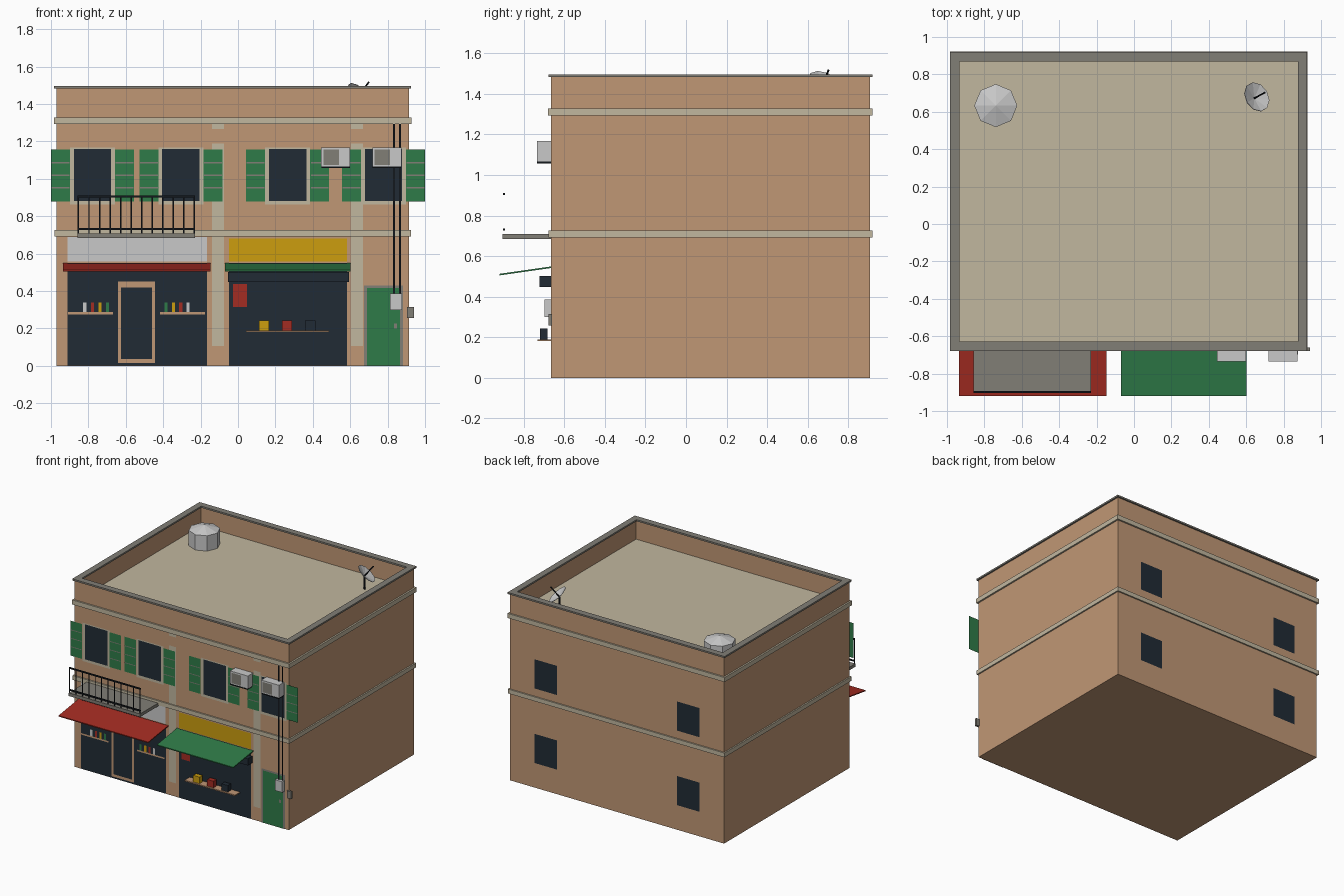
import bpy, bmesh, math
from mathutils import Vector, Matrix

if "Cube" in bpy.data.objects:
    bpy.data.objects.remove(bpy.data.objects["Cube"])


def mat(name, hexcol):
    m = bpy.data.materials.new(name)
    s = [int(hexcol[i:i + 2], 16) / 255 for i in (0, 2, 4)]
    m.diffuse_color = [c / 12.92 if c <= 0.04045 else ((c + 0.055) / 1.055) ** 2.4 for c in s] + [1]
    m.use_nodes = True
    m.node_tree.nodes["Principled BSDF"].inputs["Base Color"].default_value = m.diffuse_color
    return m


WALL = mat("tan wall", "C09775")
STONE = mat("pale stone", "C1B79F")
GREY = mat("dark grey", "817E76")
GREEN = mat("green", "2F7B48")
GLASS = mat("dark glass", "212B35")
RED = mat("red", "A42C22")
YELLOW = mat("yellow", "CC9E0F")
WHITE = mat("light grey", "C9C9C9")
BLACK = mat("black metal", "14181D")

X0, X1, Y0, Y1 = -0.971, 0.914, -0.667, 0.908   # body outline
TOP, FLOOR = 1.49, 1.333


def finish(name, bm, *mats, recalc=True):
    if recalc:
        bmesh.ops.recalc_face_normals(bm, faces=bm.faces)
    me = bpy.data.meshes.new(name)
    bm.to_mesh(me)
    bm.free()
    for m in mats:
        me.materials.append(m)
    ob = bpy.data.objects.new(name, me)
    bpy.context.collection.objects.link(ob)
    return ob


def add_box(bm, x0, x1, y0, y1, z0, z1):
    mx = Matrix.Translation(((x0 + x1) / 2, (y0 + y1) / 2, (z0 + z1) / 2)) @ \
        Matrix.Diagonal((x1 - x0, y1 - y0, z1 - z0, 1))
    return bmesh.ops.create_cube(bm, size=1, matrix=mx)["verts"]


def boxes(name, m, *dims):
    bm = bmesh.new()
    for d in dims:
        add_box(bm, *d)
    return finish(name, bm, m)


def block(name, m, x0, x1, z0, z1, depth, base=Y0):
    """Box standing out from the front wall."""
    return boxes(name, m, (x0, x1, base - depth, base, z0, z1))


def sheets(name, m, y, *rects):
    """Flat upright sheets (x0, x1, z0, z1) at depth y, facing away from the building."""
    bm = bmesh.new()
    for x0, x1, z0, z1 in rects:
        if y > 0:
            x0, x1 = x1, x0
        bm.faces.new([bm.verts.new(p) for p in ((x0, y, z0), (x1, y, z0), (x1, y, z1), (x0, y, z1))])
    return finish(name, bm, m, recalc=False)


def plate(name, m, x0, x1, z0, z1, off=0.003):
    return sheets(name, m, Y0 - off, (x0, x1, z0, z1))


def ring(name, m, out, inn, z0, z1):
    """Rectangular collar round the body, out/inn = offsets from the wall face."""
    bm = bmesh.new()
    loops = []
    for sx, sy in ((0, 0), (1, 0), (1, 1), (0, 1)):
        pts = []
        for o, z in ((out, z0), (out, z1), (inn, z1), (inn, z0)):
            pts.append(bm.verts.new((X1 + o if sx else X0 - o, Y1 + o if sy else Y0 - o, z)))
        loops.append(pts)
    for i in range(4):
        a, b = loops[i], loops[(i + 1) % 4]
        for j in range(4):
            k = (j + 1) % 4
            bm.faces.new((a[j], a[k], b[k], b[j]))
    return finish(name, bm, m)


def cylinder(name, m, r, a, b, n=8, r2=None):
    a, b = Vector(a), Vector(b)
    bm = bmesh.new()
    rot = (b - a).to_track_quat('Z', 'Y').to_matrix().to_4x4()
    bmesh.ops.create_cone(bm, cap_ends=True, segments=n, radius1=r, radius2=r if r2 is None else r2,
                          depth=(b - a).length, matrix=Matrix.Translation((a + b) / 2) @ rot)
    return finish(name, bm, m)


# Body with sunken roof
bm = bmesh.new()
add_box(bm, X0, X1, Y0, Y1, 0, TOP)
bm.faces.ensure_lookup_table()
roof = max(bm.faces, key=lambda f: f.calc_center_median().z)
bmesh.ops.inset_region(bm, faces=[roof], thickness=0.037)
hole = bmesh.ops.extrude_face_region(bm, geom=[roof])
bmesh.ops.delete(bm, geom=[roof], context='FACES_ONLY')
bmesh.ops.translate(bm, verts=[v for v in hole["geom"] if isinstance(v, bmesh.types.BMVert)],
                    vec=(0, 0, FLOOR - TOP))
for f in bm.faces:
    if abs(f.calc_center_median().z - FLOOR) < 0.001:
        f.material_index = 1
finish("building_body", bm, WALL, STONE)

# Parapet cap and bands
ring("parapet_cap", GREY, 0.012, -0.038, 1.483, 1.496)
ring("upper_band", STONE, 0.013, -0.002, 1.293, 1.329)
ring("lower_band", STONE, 0.011, -0.002, 0.693, 0.727)

# Pilasters
for i, x in enumerate((-0.139, 0.604)):
    sheets(f"pilaster_{i}", STONE, Y0 - 0.002, (x, x + 0.064, 0.107, 1.19), (x, x + 0.064, 1.267, 1.294))

# Upper windows with shutters
for i, c in enumerate((-0.778, -0.305, 0.265, 0.778)):
    plate(f"window_frame_{i}", STONE, c - 0.12, c + 0.12, 0.862, 1.167, 0.003)
    plate(f"window_glass_{i}", GLASS, c - 0.1, c + 0.1, 0.882, 1.16, 0.005)
    for s, side in ((-1, "left"), (1, "right")):
        a, b = sorted((c + s * 0.121, c + s * 0.222))
        plate(f"shutter_{side}_{i}", GREEN, a, b, 0.88, 1.157, 0.008)
        sheets(f"shutter_slats_{side}_{i}", GREY, Y0 - 0.01,
               *[(a + 0.003, b - 0.003, z, z + 0.006) for z in (0.949, 1.016, 1.083)])

# Back windows
for x in (-0.658, 0.597):
    sheets("back_windows", GLASS, Y1 + 0.003,
           *[(x - 0.099, x + 0.099, z, z + 0.232) for z in (0.197, 0.79)])

# Shop fronts and sign boards
plate("left_shop_glass", GLASS, -0.912, -0.166, 0.002, 0.55)
plate("right_shop_glass", GLASS, -0.048, 0.583, 0.002, 0.55)
plate("left_sign_board", WHITE, -0.912, -0.166, 0.557, 0.69, 0.005)
plate("right_sign_board", YELLOW, -0.048, 0.583, 0.557, 0.682, 0.005)
block("shutter_box", GLASS, -0.053, 0.593, 0.449, 0.503, 0.056)
plate("red_notice", RED, -0.027, 0.048, 0.316, 0.438, 0.006)

# Sloped awnings
for name, m, x0, x1 in (("red_awning", RED, -0.936, -0.146), ("green_awning", GREEN, -0.07, 0.602)):
    bm = bmesh.new()
    for v in add_box(bm, x0, x1, -0.919, Y0, 0.541, 0.549):
        if v.co.y < -0.8:
            v.co.z -= 0.036
    finish(name, bm, m)

# Left shop door frame
sheets("shop_door_frame", WALL, Y0 - 0.006,
       (-0.642, -0.626, 0.016, 0.45), (-0.46, -0.444, 0.016, 0.45),
       (-0.626, -0.46, 0.016, 0.036), (-0.626, -0.46, 0.418, 0.45))

# Shelves with bottles
for x, xs, cols in ((-0.909, (-0.82, -0.778, -0.738, -0.698), (WHITE, RED, YELLOW, GREEN)),
                    (-0.417, (-0.385, -0.345, -0.307, -0.267), (GREEN, YELLOW, RED, WHITE))):
    plate("wall_shelf", WALL, x, x + 0.241, 0.275, 0.287, 0.006)
    for bx, m in zip(xs, cols):
        plate("bottle", m, bx - 0.009, bx + 0.009, 0.287, 0.338, 0.006)

# Counter with crates
block("counter", WALL, 0.043, 0.487, 0.181, 0.19, 0.066)
for x, m in ((0.139, YELLOW), (0.262, RED), (0.387, GLASS)):
    boxes("crate", m, (x - 0.028, x + 0.028, -0.721, -0.683, 0.19, 0.242))

# Side door
plate("door_frame", GREY, 0.674, 0.882, 0, 0.43, 0.003)
plate("door_leaf", GREEN, 0.69, 0.867, 0.003, 0.417, 0.005)
plate("door_handle", GREY, 0.834, 0.849, 0.2, 0.226, 0.008)

# Meter boxes and pipes
block("meter_box", WHITE, 0.813, 0.877, 0.3, 0.386, 0.03)
boxes("corner_box", GREY, (0.904, 0.941, -0.678, -0.66, 0.257, 0.315))
sheets("wall_pipes", BLACK, Y0 - 0.012, *[(x - 0.005, x + 0.005, 0.38, 1.294) for x in (0.834, 0.866)])

# Air conditioners
for x in (0.444, 0.718):
    block("air_conditioner", WHITE, x, x + 0.156, 1.066, 1.167, 0.067)
    plate("air_conditioner_grille", GREY, x + 0.012, x + 0.096, 1.075, 1.156, 0.069)
    block("air_conditioner_bracket", BLACK, x + 0.002, x + 0.154, 1.058, 1.066, 0.069)

# Balcony with railing
bx0, bx1, by = -0.857, -0.229, -0.898
boxes("balcony_slab", GREY, (bx0, bx1, -0.904, Y0, 0.684, 0.709))
boxes("balcony_rails", BLACK, *[(bx0, bx1, by - 0.005, by + 0.005, z - 0.005, z + 0.005) for z in (0.732, 0.906)])
sheets("balcony_bars", BLACK, by,
       *[(x - 0.004, x + 0.004, 0.709, 0.906)
         for x in (bx0 + 0.004 + (bx1 - bx0 - 0.008) * i / 11 for i in range(12))])

# Roof water tank
tx, ty = -0.739, 0.633
cylinder("water_tank", WHITE, 0.115, (tx, ty, FLOOR), (tx, ty, 1.455))
cylinder("water_tank_lid", WHITE, 0.115, (tx, ty, 1.455), (tx, ty, 1.49), r2=0.002)

# Satellite dish
dc = Vector((0.643, 0.672, 1.44))
aim = Vector((0.58, 0.33, 0.74)).normalized()
cylinder("dish_mast", BLACK, 0.007, (dc.x, dc.y, FLOOR), dc, 6)
bm = bmesh.new()
bmesh.ops.create_cone(bm, cap_ends=False, segments=10, radius1=0.0, radius2=0.082, depth=0.025,
                      matrix=Matrix.Translation(dc + aim * 0.0125) @ aim.to_track_quat('Z', 'Y').to_matrix().to_4x4())
bmesh.ops.remove_doubles(bm, verts=bm.verts, dist=0.0005)
dish = finish("dish", bm, WHITE)
dish.modifiers.new("thickness", 'SOLIDIFY').thickness = 0.003
cylinder("dish_arm", BLACK, 0.005, dc, dc + Vector((0.057, 0.031, 0.078)), 6)
